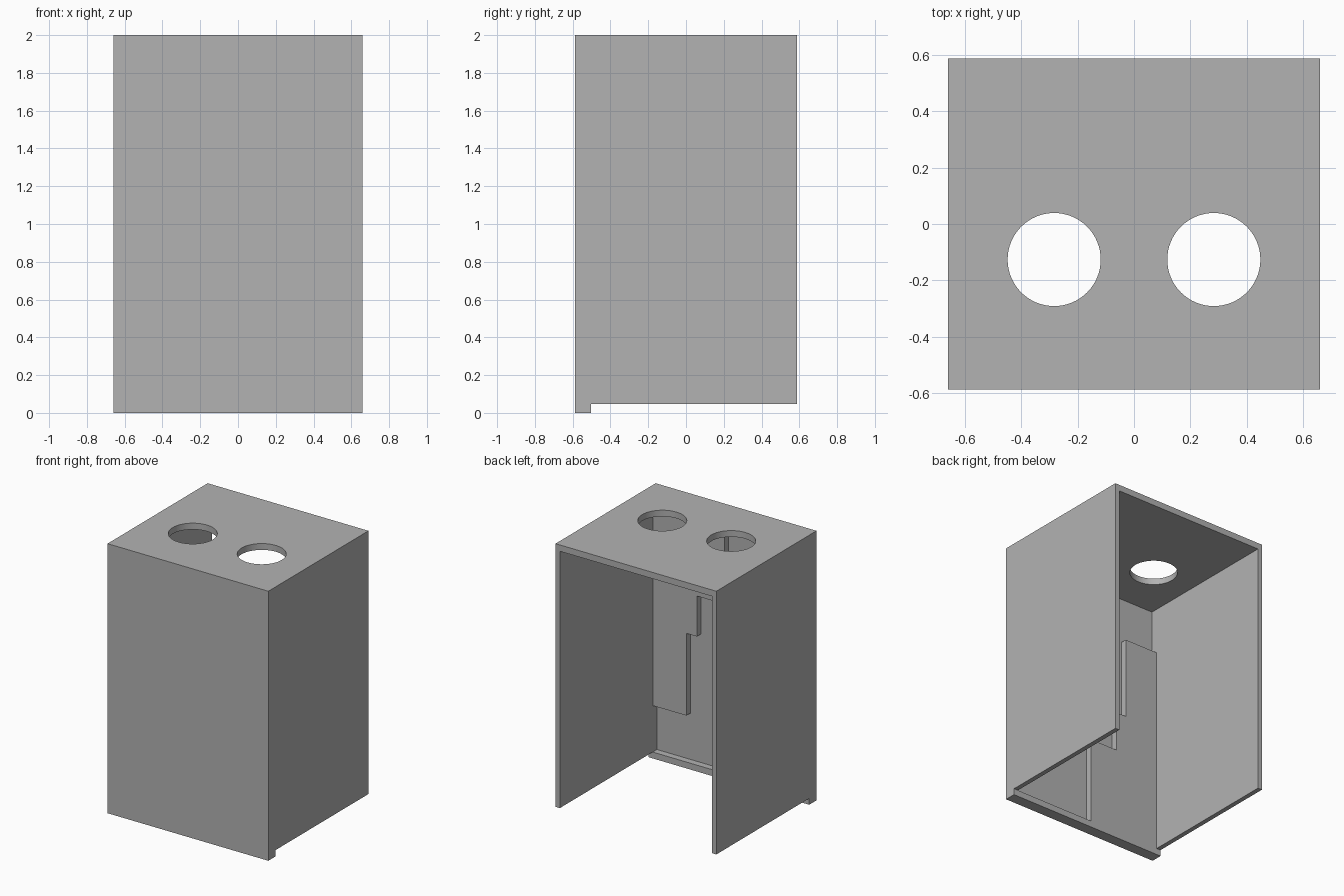
import bpy
import bmesh
from math import radians
from mathutils import Matrix, Vector

default_cube = bpy.data.objects.get("Cube")
if default_cube:
    bpy.data.objects.remove(default_cube, do_unlink=True)

# Overall dimensions
HALF_W, HALF_D, HEIGHT = 0.66, 0.587, 2.0
WALL, ROOF = 0.035, 0.047
PAD_BACK = -0.505
INNER_W, INNER_FRONT = HALF_W - WALL, -HALF_D + WALL

grey = bpy.data.materials.new("plain_grey")
grey.use_nodes = True
grey.diffuse_color = (0.448, 0.448, 0.448, 1)
grey.node_tree.nodes["Principled BSDF"].inputs["Base Color"].default_value = grey.diffuse_color


def finish(name, bm):
    bmesh.ops.recalc_face_normals(bm, faces=bm.faces)
    mesh = bpy.data.meshes.new(name)
    bm.to_mesh(mesh)
    bm.free()
    mesh.materials.append(grey)
    obj = bpy.data.objects.new(name, mesh)
    bpy.context.collection.objects.link(obj)
    return obj


def box(name, low, high):
    low, high = Vector(low), Vector(high)
    bm = bmesh.new()
    place = Matrix.Translation((low + high) / 2) @ Matrix.Diagonal((*(high - low), 1))
    bmesh.ops.create_cube(bm, size=1, matrix=place)
    return finish(name, bm)


def cylinder(name, centre, radius, depth):
    bm = bmesh.new()
    bmesh.ops.create_cone(bm, cap_ends=True, segments=64, radius1=radius,
                          radius2=radius, depth=depth, matrix=Matrix.Translation(centre))
    return finish(name, bm)


def panel(name, outline, y_front, y_back):
    """Extrude an x-z outline from y_front to y_back."""
    bm = bmesh.new()
    face = bm.faces.new([bm.verts.new((x, y_front, z)) for x, z in outline])
    grown = bmesh.ops.extrude_face_region(bm, geom=[face])["geom"]
    verts = [v for v in grown if isinstance(v, bmesh.types.BMVert)]
    bmesh.ops.translate(bm, verts=verts, vec=(0, y_back - y_front, 0))
    return finish(name, bm)


def cut(target, cutter):
    cutter.hide_render = True
    mod = target.modifiers.new("cut", "BOOLEAN")
    mod.operation, mod.solver, mod.object = "DIFFERENCE", "EXACT", cutter
    bpy.context.view_layer.objects.active = target
    bpy.ops.object.modifier_apply(modifier=mod.name)
    bpy.data.objects.remove(cutter, do_unlink=True)


# Housing open at the back and the bottom
housing = box("housing", (-HALF_W, -HALF_D, ROOF), (HALF_W, HALF_D, HEIGHT))
cut(housing, box("cavity", (-INNER_W, INNER_FRONT, -1), (INNER_W, 1, HEIGHT - ROOF)))

# Two round holes in the roof
for side in (-1, 1):
    cut(housing, cylinder("hole", (side * 0.283, -0.126, HEIGHT), 0.165, 0.4))
bpy.ops.object.select_all(action="DESELECT")
housing.select_set(True)
bpy.context.view_layer.objects.active = housing
bpy.ops.object.shade_smooth_by_angle(angle=radians(30))

# Lip below the front wall
box("front_lip", (-HALF_W, -HALF_D, 0), (HALF_W, -0.502, ROOF))

# Stepped pads inside the front wall, one turned half round from the other
steps = [(INNER_W, 0.39), (0.35, 0.39), (0.35, 1.0), (0.264, 1.0),
         (0.264, 1.3), (0.037, 1.3), (0.037, HEIGHT - ROOF), (INNER_W, HEIGHT - ROOF)]
panel("upper_left_pad", steps, INNER_FRONT, PAD_BACK)
panel("lower_right_pad", [(-x, HEIGHT - z) for x, z in steps], INNER_FRONT, PAD_BACK)
